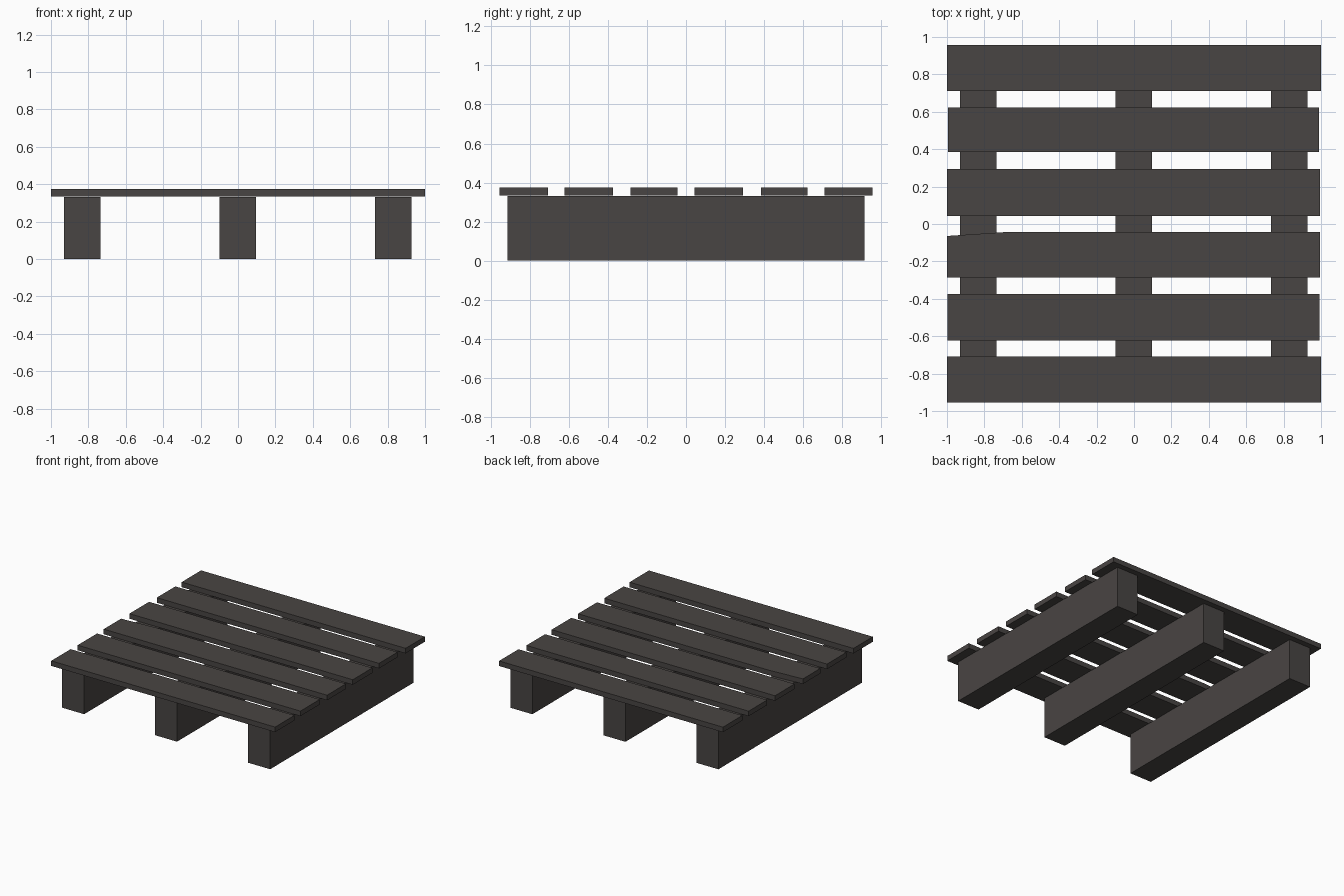
import bpy, bmesh

if "Cube" in bpy.data.objects:
    bpy.data.objects.remove(bpy.data.objects["Cube"])

wood = bpy.data.materials.new("dark weathered wood")
wood.diffuse_color = (0.066, 0.059, 0.056, 1)
wood.use_nodes = True
wood.node_tree.nodes["Principled BSDF"].inputs["Base Color"].default_value = wood.diffuse_color


def prism(name, outline, z0, z1):
    """Extrude a flat outline (x, y) from z0 up to z1."""
    bm = bmesh.new()
    base = bm.faces.new([bm.verts.new((x, y, z0)) for x, y in outline])
    top = bmesh.ops.extrude_face_region(bm, geom=[base])["geom"]
    verts = [v for v in top if isinstance(v, bmesh.types.BMVert)]
    bmesh.ops.translate(bm, verts=verts, vec=(0, 0, z1 - z0))
    bmesh.ops.recalc_face_normals(bm, faces=bm.faces)
    mesh = bpy.data.meshes.new(name)
    bm.to_mesh(mesh)
    bm.free()
    mesh.materials.append(wood)
    obj = bpy.data.objects.new(name, mesh)
    bpy.context.collection.objects.link(obj)
    return obj


def rect(x0, x1, y0, y1):
    return [(x0, y0), (x1, y0), (x1, y1), (x0, y1)]


# Three long runners carrying the deck
for side, x in (("left", -0.832), ("middle", -0.002), ("right", 0.83)):
    prism(side + "_runner", rect(x - 0.098, x + 0.098, -0.915, 0.915), 0, 0.332)

# Deck boards from front to back, slightly uneven: x0, x1, y0, y1
boards = [
    (-1.0, 1.0, -0.955, -0.708),
    (-0.997, 0.993, -0.622, -0.375),
    (-1.0, 0.995, -0.285, -0.044),
    (-1.0, 0.995, 0.043, 0.293),
    (-0.995, 0.99, 0.385, 0.622),
    (-1.0, 1.0, 0.71, 0.957),
]
for i, (x0, x1, y0, y1) in enumerate(boards, 1):
    outline = rect(x0, x1, y0, y1)
    if i == 3:  # split-off sliver at the back left corner
        outline[3:] = [(-0.7, y1), (x0, y1 - 0.02)]
    prism(f"deck_board_{i}", outline, 0.334, 0.375)
